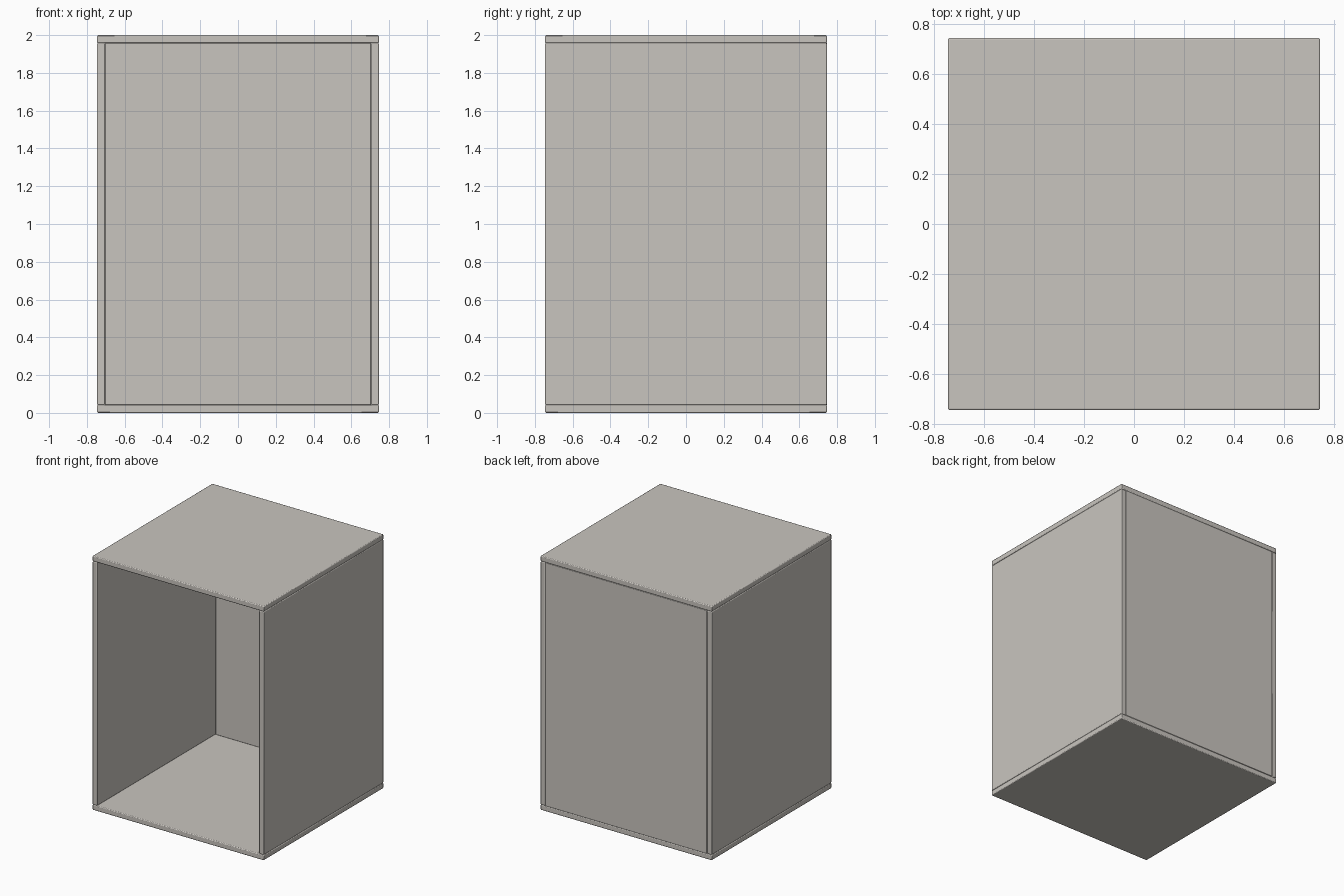
import bpy

# Remove the default cube
if "Cube" in bpy.data.objects:
    bpy.data.objects.remove(bpy.data.objects["Cube"], do_unlink=True)

HALF = 0.746      # half of the cabinet's width and depth
HEIGHT = 2.0
BOARD = 0.042     # thickness of the main boards
BACK = 0.02       # thickness of the back panel

# Single board colour
board_mat = bpy.data.materials.new("warm grey board")
board_mat.use_nodes = True
colour = (0.584, 0.558, 0.521, 1)
board_mat.diffuse_color = colour
board_mat.node_tree.nodes["Principled BSDF"].inputs["Base Color"].default_value = colour


def board(name, low, high, edge=0.006):
    """Softly edged board between two opposite corners."""
    centre = [(a + b) / 2 for a, b in zip(low, high)]
    bpy.ops.mesh.primitive_cube_add(size=1, location=centre)
    obj = bpy.context.object
    obj.name = name
    obj.scale = [b - a for a, b in zip(low, high)]
    bpy.ops.object.transform_apply(location=False, rotation=False, scale=True)
    obj.data.materials.append(board_mat)
    bevel = obj.modifiers.new("soft edges", "BEVEL")
    bevel.width = edge
    bevel.segments = 2
    bpy.ops.object.shade_smooth_by_angle()
    return obj


# Bottom and top boards
for name, z in (("bottom_board", 0), ("top_board", HEIGHT - BOARD)):
    board(name, (-HALF, -HALF, z), (HALF, HALF, z + BOARD))

# Side boards between them
inner = HALF - BOARD
for name, x in (("right_side", -HALF), ("left_side", inner)):
    board(name, (x, -HALF, BOARD), (x + BOARD, HALF, HEIGHT - BOARD))

# Thin back panel between the sides; the front stays open
board("back_panel", (-inner, HALF - BACK, BOARD),
      (inner, HALF, HEIGHT - BOARD), edge=0.003)
